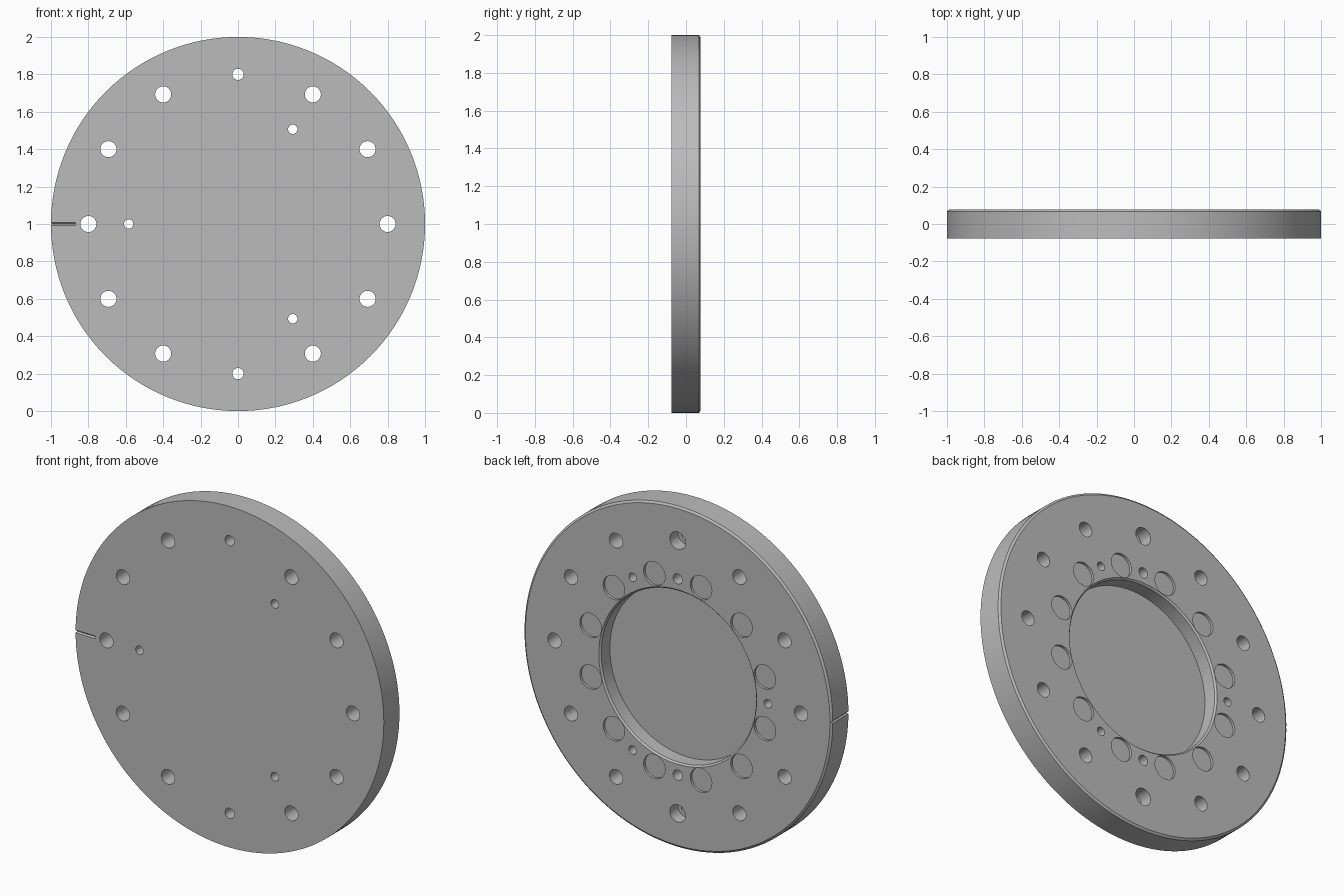
import bpy, bmesh, math
from mathutils import Matrix

cube = bpy.data.objects.get("Cube")
if cube:
    bpy.data.objects.remove(cube, do_unlink=True)

HALF = 0.077          # half thickness of the plate
BACK, FRONT = HALF, -HALF
OUT = 0.02            # how far cutters overshoot a face

metal = bpy.data.materials.new("machined grey metal")
metal.use_nodes = True
GREY = (0.5, 0.5, 0.5, 1)
metal.diffuse_color = GREY
metal.node_tree.nodes["Principled BSDF"].inputs["Base Color"].default_value = GREY


def lathe(bm, profile, steps, x=0, z=0):
    """Turn a closed (radius, y) profile about the y axis, then move it."""
    part = bmesh.new()
    verts = [part.verts.new((r, y, 0)) for r, y in profile]
    edges = [part.edges.new(pair) for pair in zip(verts, verts[1:])]
    bmesh.ops.spin(part, geom=verts + edges, cent=(0, 0, 0), axis=(0, 1, 0),
                   angle=math.tau, steps=steps, use_merge=True)
    bmesh.ops.remove_doubles(part, verts=part.verts, dist=1e-5)
    bmesh.ops.recalc_face_normals(part, faces=part.faces)
    part.transform(Matrix.Translation((x, 0, z)))
    mesh = bpy.data.meshes.new("turned")
    part.to_mesh(mesh)
    part.free()
    bm.from_mesh(mesh)
    bpy.data.meshes.remove(mesh)


def make_object(name, bm):
    mesh = bpy.data.meshes.new(name)
    bm.to_mesh(mesh)
    bm.free()
    mesh.materials.append(metal)
    obj = bpy.data.objects.new(name, mesh)
    bpy.context.collection.objects.link(obj)
    return obj


def drill(bm, radius, start, end, circle, degrees):
    """Add a cylinder cutter on a bolt circle."""
    a = math.radians(degrees)
    lathe(bm, [(0, start), (radius, start), (radius, end), (0, end)], 32,
          circle * math.cos(a), 1 + circle * math.sin(a))


def groove_bar(size, turn, place):
    """Square bar on its corner, for a V groove."""
    bm = bmesh.new()
    bmesh.ops.create_cube(bm, size=1, matrix=Matrix.Translation(place) @ turn
                          @ Matrix.Diagonal((*size, 1)))
    return make_object("groove_cutter", bm)


# Plate with a chamfered back edge
bm = bmesh.new()
lathe(bm, [(0, FRONT), (1, FRONT), (1, BACK - 0.009), (0.988, BACK), (0, BACK)], 128, z=1)
plate = make_object("flange_plate", bm)

# Central pocket with a small chamfer at its mouth
holes = bmesh.new()
lathe(holes, [(0, BACK - 0.09), (0.503, BACK - 0.09), (0.503, BACK - 0.01),
              (0.512, BACK), (0.512, BACK + OUT), (0, BACK + OUT)], 96, z=1)

for k in range(12):
    angle = 30 * k
    # Shallow round recesses between the bolt positions
    drill(holes, 0.07, BACK - 0.015, BACK + OUT, 0.585, angle + 15)
    # Outer bolt circle: plain holes, stepped ones at top and bottom
    if angle in (90, 270):
        lathe(holes, [(0, FRONT - OUT), (0.03, FRONT - OUT), (0.03, 0),
                      (0.051, 0), (0.051, BACK + OUT), (0, BACK + OUT)],
              32, z=1 + 0.8 * math.sin(math.radians(angle)))
    else:
        drill(holes, 0.043, FRONT - OUT, BACK + OUT, 0.8, angle)

# Inner pin holes: three through, two blind
for angle in (60, 180, 300):
    drill(holes, 0.025, FRONT - OUT, BACK + OUT, 0.585, angle)
for angle in (90, 270):
    drill(holes, 0.03, 0, BACK + OUT, 0.575, angle)
hole_cutter = make_object("hole_cutter", holes)

# Index mark scribed on the front and along the rim
W = 0.011
front_groove = groove_bar((0.16, W, W), Matrix.Rotation(math.pi / 4, 4, 'X'), (-0.95, FRONT, 1))
rim_groove = groove_bar((W, 0.2, W), Matrix.Rotation(math.pi / 4, 4, 'Y'), (-1, 0, 1))

# Cut everything and keep only the finished plate
cutters = [hole_cutter, front_groove, rim_groove]
for cutter in cutters:
    cutter.hide_render = True
    mod = plate.modifiers.new("cut", 'BOOLEAN')
    mod.operation = 'DIFFERENCE'
    mod.solver = 'EXACT'
    mod.object = cutter
bpy.context.view_layer.update()
depsgraph = bpy.context.evaluated_depsgraph_get()
finished = bpy.data.meshes.new_from_object(plate.evaluated_get(depsgraph))
plate.modifiers.clear()
plate.data = finished
for cutter in cutters:
    bpy.data.objects.remove(cutter, do_unlink=True)

bpy.ops.object.select_all(action='DESELECT')
plate.select_set(True)
bpy.context.view_layer.objects.active = plate
bpy.ops.object.shade_smooth_by_angle(angle=math.radians(25))
